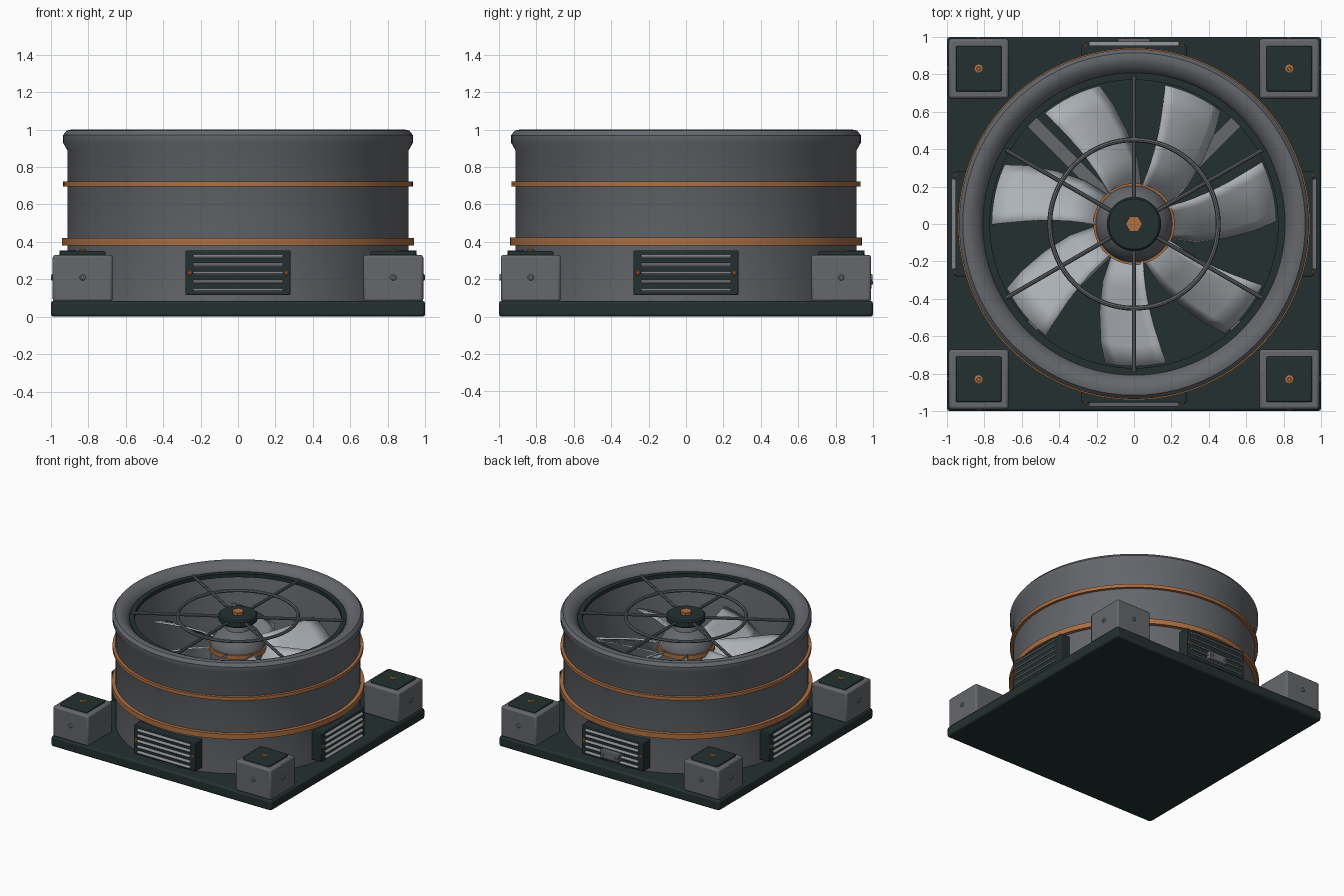
import bpy, bmesh, math
from mathutils import Matrix, Vector

if "Cube" in bpy.data.objects:
    bpy.data.objects.remove(bpy.data.objects["Cube"])

def mat(name, c):
    m = bpy.data.materials.new(name)
    m.diffuse_color = (*c, 1)
    m.use_nodes = True
    m.node_tree.nodes["Principled BSDF"].inputs["Base Color"].default_value = m.diffuse_color
    return m

GREY = mat("housing grey", (0.13, 0.135, 0.15))
DARK = mat("dark green", (0.017, 0.030, 0.029))
COPPER = mat("copper", (0.42, 0.16, 0.055))
BLADE = mat("blade metal", (0.42, 0.45, 0.48))
STEEL = mat("slat steel", (0.24, 0.25, 0.27))

def finish(name, bm, m, bevel=0, smooth=True):
    bmesh.ops.recalc_face_normals(bm, faces=bm.faces)
    me = bpy.data.meshes.new(name)
    bm.to_mesh(me)
    bm.free()
    me.materials.append(m)
    ob = bpy.data.objects.new(name, me)
    bpy.context.collection.objects.link(ob)
    if bevel:
        b = ob.modifiers.new("bevel", 'BEVEL')
        b.width, b.segments = bevel, 2
    if smooth:
        bpy.ops.object.select_all(action='DESELECT')
        bpy.context.view_layer.objects.active = ob
        ob.select_set(True)
        bpy.ops.object.shade_smooth_by_angle(angle=math.radians(35))
    return ob

def box(name, lo, hi, m, M=Matrix(), bevel=0):
    lo, hi = Vector(lo), Vector(hi)
    bm = bmesh.new()
    bmesh.ops.create_cube(bm, size=1, matrix=M @ Matrix.Translation((lo + hi) / 2)
                          @ Matrix.Diagonal((*(hi - lo), 1)))
    return finish(name, bm, m, bevel, bevel > 0)

def lathe(name, prof, m, n=96, M=Matrix(), closed=False):
    """Revolve (radius, z) points round z; closed joins last point to first."""
    bm = bmesh.new()
    rings = [[bm.verts.new(M @ Vector((r * math.cos(2 * math.pi * i / n),
                                      r * math.sin(2 * math.pi * i / n), z)))
              for i in range(n)] for r, z in prof]
    pairs = list(zip(rings, rings[1:]))
    if closed:
        pairs.append((rings[-1], rings[0]))
    else:
        bm.faces.new(rings[0])
        bm.faces.new(rings[-1])
    for a, b in pairs:
        for i in range(n):
            j = (i + 1) % n
            bm.faces.new((a[i], a[j], b[j], b[i]))
    return finish(name, bm, m)

def ring(name, r0, r1, z0, z1, m):
    return lathe(name, [(r0, z0), (r1, z0), (r1, z1), (r0, z1)], m, closed=True)

def rot(deg):
    return Matrix.Rotation(math.radians(deg), 4, 'Z')

# base plate
box("base_plate", (-1, -1, 0), (1, 1, 0.085), DARK, bevel=0.015)

# drum with flared, rounded inlet lip
lathe("drum_housing", [(0.912, 0.08), (0.912, 0.89), (0.935, 0.93), (0.935, 0.97),
                       (0.915, 0.995), (0.89, 1.0), (0.86, 0.992), (0.83, 0.97),
                       (0.81, 0.945), (0.80, 0.91), (0.80, 0.08)], GREY, closed=True)
ring("upper_band", 0.90, 0.934, 0.695, 0.722, COPPER)
ring("lower_band", 0.90, 0.941, 0.38, 0.422, COPPER)
ring("guard_seat_ring", 0.77, 0.808, 0.915, 0.945, DARK)

# guard: six spokes, middle ring, hub cap and bolt
for k in range(6):
    M = rot(30 + 60 * k) @ Matrix.Translation((0.13, 0, 0.95)) @ Matrix.Rotation(math.pi / 2, 4, 'Y')
    lathe("guard_spoke", [(0.012, 0), (0.012, 0.66)], GREY, 10, M)
lathe("guard_ring", [(0.45 + 0.013 * math.cos(a * math.pi / 4),
                      0.955 + 0.013 * math.sin(a * math.pi / 4)) for a in range(8)],
      GREY, 72, closed=True)
lathe("guard_hub", [(0.135, 0.92), (0.145, 0.93), (0.145, 0.968), (0.135, 0.978)], DARK, 48)
lathe("guard_hub_bolt", [(0.045, 0.97), (0.045, 1.0)], COPPER, 6)

# motor, support struts and fan hub
lathe("motor", [(0.18, 0.08), (0.18, 0.52)], GREY, 48)
for k in range(4):
    box("motor_strut", (0.15, -0.035, 0.30), (0.81, 0.035, 0.36), GREY, rot(45 + 90 * k))
lathe("fan_hub", [(0.205, 0.50), (0.205, 0.73), (0.195, 0.76), (0.15, 0.83), (0.09, 0.86),
                  (0.06, 0.93)], GREY, 48)
ring("fan_hub_band", 0.19, 0.217, 0.695, 0.73, COPPER)

# seven pitched blades: radius, trailing and leading angle, half height
SECT = [(0.19, -36, 14, 0.10), (0.35, -28, 10, 0.10), (0.5, -21, 10.5, 0.095),
        (0.65, -15.5, 12, 0.085), (0.76, -11.5, 13, 0.075)]
bm = bmesh.new()
NC = 6
for k in range(7):
    rows = []
    for r, a0, a1, h in SECT:
        row = []
        for i in range(NC + 1):
            t = i / NC
            a = math.radians(-90 + k * 360 / 7 + a0 + (a1 - a0) * t)
            z = 0.63 + h * (2 * t - 1) + 0.02 * math.sin(math.pi * t)
            row.append(bm.verts.new((r * math.cos(a), r * math.sin(a), z)))
        rows.append(row)
    for p, q in zip(rows, rows[1:]):
        for i in range(NC):
            bm.faces.new((p[i], q[i], q[i + 1], p[i + 1]))
blades = finish("fan_blades", bm, BLADE)
s = blades.modifiers.new("thickness", 'SOLIDIFY')
s.thickness, s.offset = 0.014, 0

def bolt(name, pos, axis, m, r=0.018, h=0.012):
    q = Vector((0, 0, 1)).rotation_difference(Vector(axis)).to_matrix().to_4x4()
    M = Matrix.Translation(pos) @ q
    lathe(name, [(r, -0.01), (r, h * 0.6), (r * 0.75, h), (r * 0.5, h), (r * 0.4, h * 0.5)],
          m, 12, M)

# corner mounting blocks with caps and bolts
for sx in (-1, 1):
    for sy in (-1, 1):
        M = Matrix.Translation((0.83 * sx, 0.83 * sy, 0))
        box("corner_block", (-0.16, -0.16, 0.08), (0.16, 0.16, 0.33), GREY, M, 0.014)
        box("corner_cap", (-0.122, -0.122, 0.32), (0.122, 0.122, 0.35), DARK, M, 0.008)
        bolt("cap_bolt", (0.83 * sx, 0.83 * sy, 0.35), (0, 0, 1), COPPER, 0.022, 0.008)
        bolt("block_bolt", (0.99 * sx, 0.83 * sy, 0.21), (sx, 0, 0), STEEL, 0.017, 0.008)
        bolt("block_bolt", (0.83 * sx, 0.99 * sy, 0.21), (0, sy, 0), STEEL, 0.017, 0.008)

# louvred vents on the four sides
for k in range(4):
    R = rot(90 * k)
    box("vent_frame", (-0.28, -0.955, 0.115), (0.28, -0.85, 0.355), DARK, R, 0.006)
    for i in range(5):
        T = R @ Matrix.Translation((0, -0.957, 0.145 + 0.045 * i)) @ Matrix.Rotation(math.radians(30), 4, 'X')
        box("vent_slat", (-0.24, -0.018, -0.005), (0.24, 0.018, 0.005), STEEL, T)
    for sx in (-0.258, 0.258):
        bolt("vent_bolt", R @ Vector((sx, -0.955, 0.235)), R.to_3x3() @ Vector((0, -1, 0)), COPPER, 0.014, 0.008)

# small plate on the back vent
box("back_plate", (-0.085, 0.95, 0.15), (0.085, 0.993, 0.215), GREY, bevel=0.005)
for sx in (-0.06, 0.06):
    bolt("back_plate_bolt", (sx, 0.993, 0.182), (0, 1, 0), STEEL, 0.011, 0.006)
